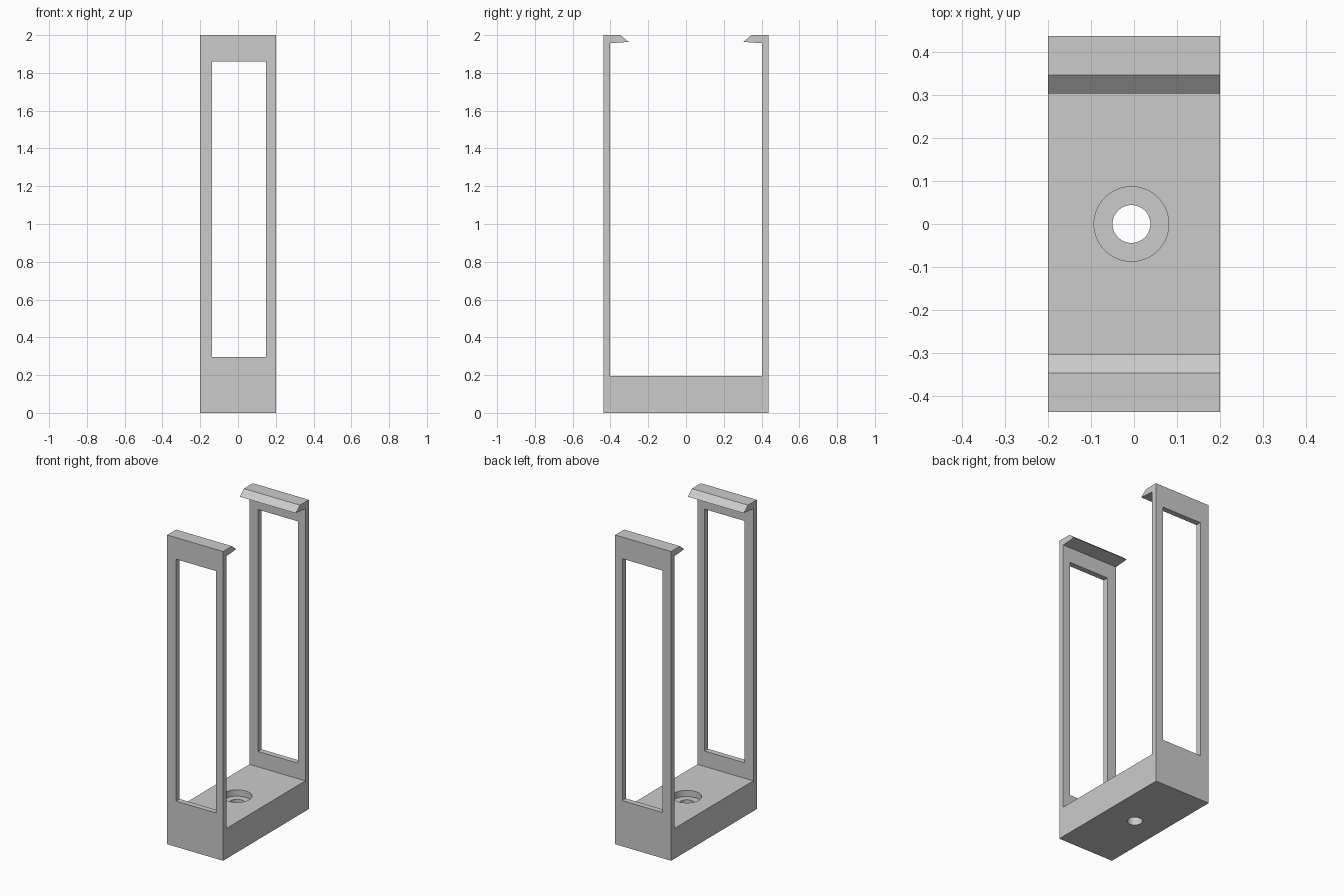
import bpy
import bmesh
from mathutils import Matrix

cube = bpy.data.objects.get("Cube")
if cube:
    bpy.data.objects.remove(cube, do_unlink=True)

grey = bpy.data.materials.new("light_grey")
grey.use_nodes = True
grey.diffuse_color = (0.6, 0.6, 0.6, 1)
grey.node_tree.nodes["Principled BSDF"].inputs["Base Color"].default_value = (0.6, 0.6, 0.6, 1)

HALF_WIDTH = 0.2
HOLE_X = -0.006


def make_object(name, bm):
    bmesh.ops.recalc_face_normals(bm, faces=bm.faces)
    mesh = bpy.data.meshes.new(name)
    bm.to_mesh(mesh)
    bm.free()
    mesh.materials.append(grey)
    obj = bpy.data.objects.new(name, mesh)
    bpy.context.scene.collection.objects.link(obj)
    return obj


def cutter(name, bm):
    obj = make_object(name, bm)
    obj.hide_render = True
    obj.display_type = 'WIRE'
    return obj


def cylinder_cutter(name, radius, bottom, top):
    bm = bmesh.new()
    bmesh.ops.create_cone(bm, cap_ends=True, segments=64, radius1=radius, radius2=radius,
                          depth=top - bottom,
                          matrix=Matrix.Translation((HOLE_X, 0, (top + bottom) / 2)))
    return cutter(name, bm)


# Side profile: thick base, two thin arms, inward hooks with sloped noses
half = [(0.402, 0.196), (0.402, 1.957), (0.304, 1.964), (0.347, 2.0), (0.438, 2.0), (0.438, 0)]
profile = half + [(-y, z) for y, z in reversed(half)]
bm = bmesh.new()
side = bm.faces.new([bm.verts.new((-HALF_WIDTH, y, z)) for y, z in profile])
swept = bmesh.ops.extrude_face_region(bm, geom=[side])["geom"]
bmesh.ops.translate(bm, vec=(2 * HALF_WIDTH, 0, 0),
                    verts=[v for v in swept if isinstance(v, bmesh.types.BMVert)])
bracket = make_object("clip_bracket", bm)

# Tall window through both arms
left, right, low, high = -0.137, 0.149, 0.296, 1.86
bm = bmesh.new()
bmesh.ops.create_cube(bm, size=1, matrix=Matrix.Translation(((left + right) / 2, 0, (low + high) / 2))
                      @ Matrix.Diagonal((right - left, 1.2, high - low, 1)))
cutters = [cutter("window_cutter", bm)]

# Counterbored screw hole in the base
cutters.append(cylinder_cutter("screw_hole_cutter", 0.044, -0.1, 0.25))
cutters.append(cylinder_cutter("counterbore_cutter", 0.087, 0.155, 0.25))

for cut in cutters:
    mod = bracket.modifiers.new(cut.name, 'BOOLEAN')
    mod.operation = 'DIFFERENCE'
    mod.solver = 'EXACT'
    mod.object = cut

# Bake the cuts, then smooth only the round hole walls
bpy.context.view_layer.objects.active = bracket
bracket.select_set(True)
for cut in cutters:
    bpy.ops.object.modifier_apply(modifier=cut.name)
for cut in cutters:
    bpy.data.objects.remove(cut, do_unlink=True)
bpy.ops.object.shade_smooth_by_angle()
